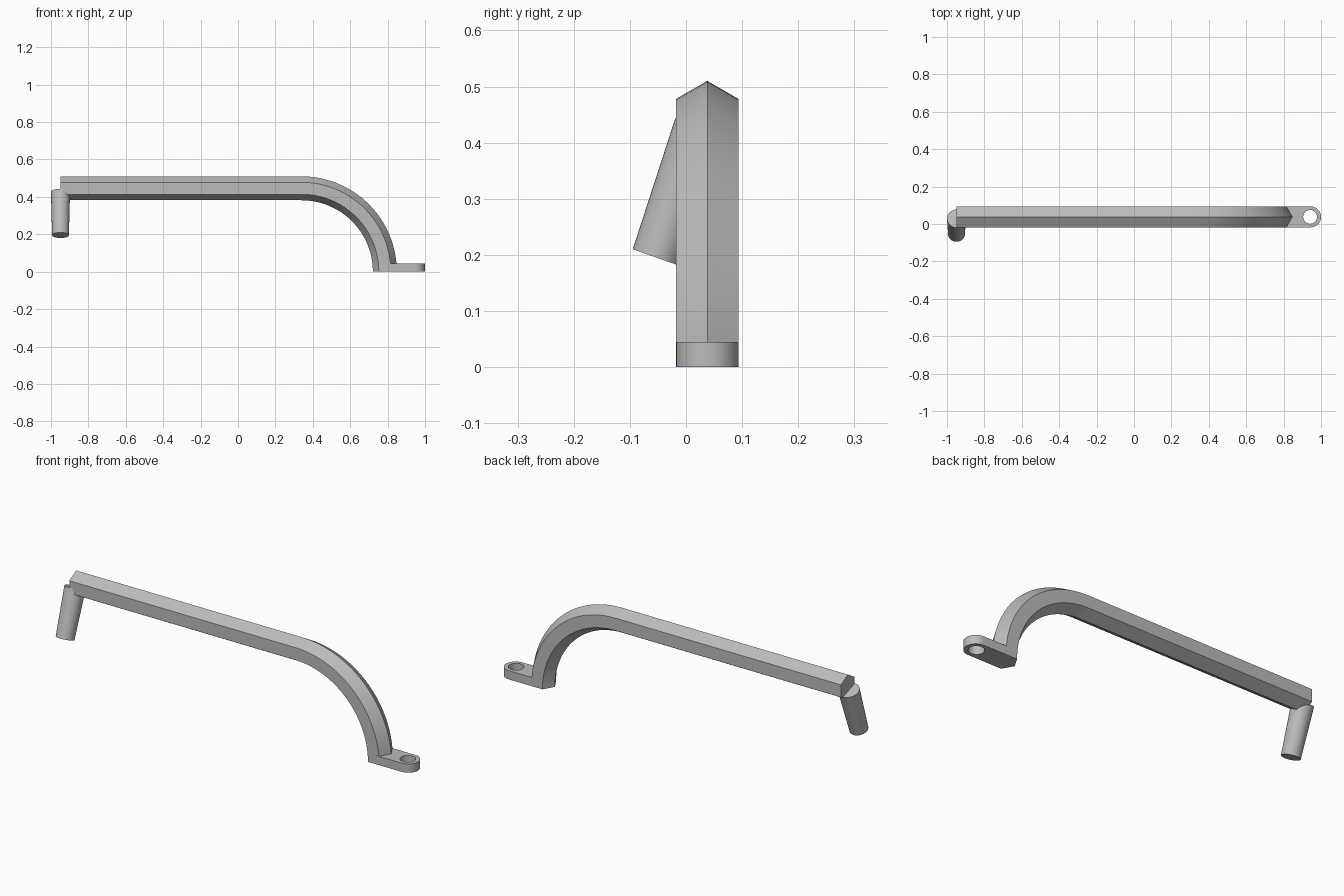
import bpy, bmesh
from math import sin, cos, pi, radians
from mathutils import Vector, Matrix

cube = bpy.data.objects.get("Cube")
if cube:
    bpy.data.objects.remove(cube, do_unlink=True)

grey = bpy.data.materials.new("plain grey")
grey.use_nodes = True
GREY = (0.5, 0.5, 0.5, 1)
grey.diffuse_color = GREY
grey.node_tree.nodes["Principled BSDF"].inputs["Base Color"].default_value = GREY

BAR_Y = 0.038      # centre line of bar and tab
HEX_R = 0.064      # hexagon corner radius
BEND_R = 0.446     # bend centre line radius
FOOT_X = 0.785
END_X = -0.949


def finish(name, bm):
    bmesh.ops.recalc_face_normals(bm, faces=bm.faces)
    mesh = bpy.data.meshes.new(name)
    bm.to_mesh(mesh)
    bm.free()
    mesh.materials.append(grey)
    obj = bpy.data.objects.new(name, mesh)
    bpy.context.collection.objects.link(obj)
    bpy.ops.object.select_all(action='DESELECT')
    bpy.context.view_layer.objects.active = obj
    obj.select_set(True)
    bpy.ops.object.shade_smooth_by_angle(angle=radians(30))
    return obj


# Hexagonal bar: a straight run, then a quarter bend down to the foot
bm = bmesh.new()
STEPS = 32
bend = [pi / 2 * i / STEPS for i in range(STEPS + 1)]
stations = [(END_X, BEND_R, 0)] + [
    (FOOT_X - BEND_R + BEND_R * sin(a), BEND_R * cos(a), a) for a in bend]
rings = []
for x, z, a in stations:
    ring = []
    for k in range(6):
        t = k * pi / 3
        out = HEX_R * cos(t)
        ring.append(bm.verts.new((x + out * sin(a), BAR_Y + HEX_R * sin(t),
                                  z + out * cos(a))))
    rings.append(ring)
for r, s in zip(rings, rings[1:]):
    for k in range(6):
        n = (k + 1) % 6
        bm.faces.new((r[k], r[n], s[n], s[k]))
bm.faces.new(rings[0])
bm.faces.new(rings[-1])
finish("bar", bm)

# Mounting tab: rounded end with a screw hole
bm = bmesh.new()
TAB_R = 0.0555
TAB_X = 1 - TAB_R


def loop(points):
    verts = [bm.verts.new((x, y, 0)) for x, y in points]
    return [bm.edges.new((v, verts[(i + 1) % len(verts)]))
            for i, v in enumerate(verts)]


def arc(x, radius, start, sweep, count):
    angles = [start + sweep * i / count for i in range(count + 1)]
    return [(x + radius * cos(a), BAR_Y + radius * sin(a)) for a in angles]


outline = arc(TAB_X, TAB_R, -pi / 2, pi, 24)
outline += [(FOOT_X, BAR_Y + TAB_R), (FOOT_X, BAR_Y - TAB_R)]
hole = arc(TAB_X - 0.003, 0.037, 0, 2 * pi, 32)[:-1]
edges = loop(outline) + loop(hole)
bmesh.ops.triangle_fill(bm, edges=edges, use_beauty=True, normal=(0, 0, 1))
top = bmesh.ops.extrude_face_region(bm, geom=bm.faces[:])
bmesh.ops.translate(bm, vec=(0, 0, 0.045),
                    verts=[g for g in top["geom"] if isinstance(g, bmesh.types.BMVert)])
finish("mounting_tab", bm)

# Slanted peg, slightly tapered toward its free end
low = Vector((END_X, -0.0525, 0.195))
high = Vector((END_X, 0.029, 0.4265))
axis = high - low
bm = bmesh.new()
turn = axis.to_track_quat('Z', 'Y').to_matrix().to_4x4()
bmesh.ops.create_cone(bm, cap_ends=True, segments=40, radius1=0.045, radius2=0.051,
                      depth=axis.length,
                      matrix=Matrix.Translation((low + high) / 2) @ turn)
finish("peg", bm)
